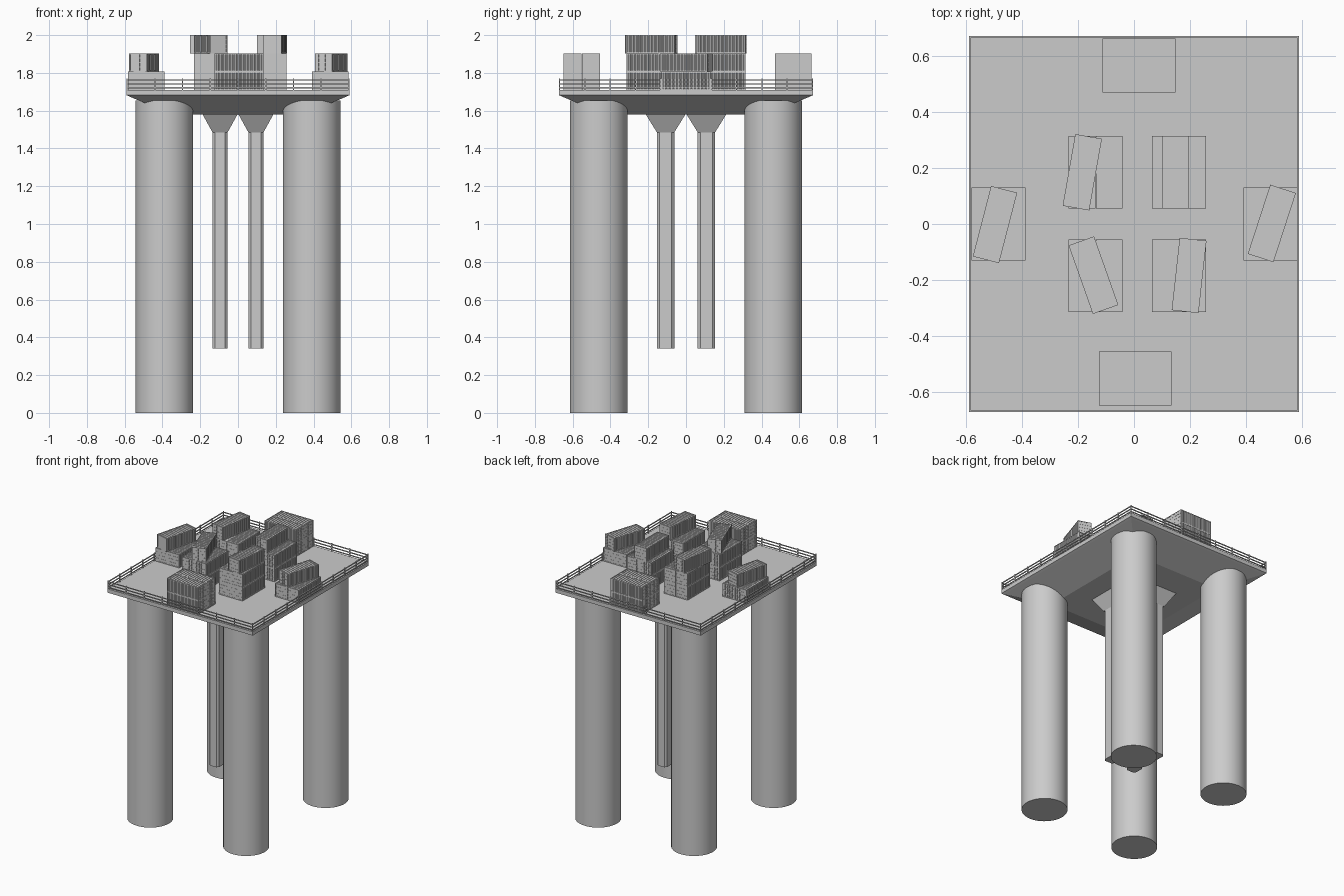
import bpy, bmesh, math
from mathutils import Matrix, Vector

if "Cube" in bpy.data.objects:
    bpy.data.objects.remove(bpy.data.objects["Cube"])


def finish(bm, name, smooth=False):
    bmesh.ops.recalc_face_normals(bm, faces=bm.faces)
    me = bpy.data.meshes.new(name)
    bm.to_mesh(me)
    bm.free()
    return place(me, name, smooth)


def place(me, name, smooth=False):
    ob = bpy.data.objects.new(name, me)
    bpy.context.collection.objects.link(ob)
    if smooth:
        bpy.context.view_layer.objects.active = ob
        ob.select_set(True)
        bpy.ops.object.shade_smooth_by_angle(angle=math.radians(30))
        ob.select_set(False)
    return ob


def box(bm, x0, x1, y0, y1, z0, z1):
    c = Vector(((x0 + x1) / 2, (y0 + y1) / 2, (z0 + z1) / 2))
    m = Matrix.Translation(c) @ Matrix.Diagonal((x1 - x0, y1 - y0, z1 - z0, 1))
    bmesh.ops.create_cube(bm, size=1, matrix=m)


def loft(bm, rings):
    # joins rings of equal point count and caps both ends
    vs = [[bm.verts.new(p) for p in r] for r in rings]
    n = len(vs[0])
    for a, b in zip(vs, vs[1:]):
        for i in range(n):
            bm.faces.new((a[i], a[(i + 1) % n], b[(i + 1) % n], b[i]))
    bm.faces.new(vs[0][::-1])
    bm.faces.new(vs[-1])


def rect(hx, hy, z, cx=0, cy=0):
    return [(cx + sx * hx, cy + sy * hy, z)
            for sx, sy in ((-1, -1), (1, -1), (1, 1), (-1, 1))]


DX, DY, TOP = 0.59, 0.672, 1.71
CORNERS = [(sx, sy) for sx in (-1, 1) for sy in (-1, 1)]

# Deck with tapered underside
bm = bmesh.new()
loft(bm, [rect(0.35, 0.43, 1.58), rect(0.575, 0.657, 1.675),
          rect(DX, DY, 1.682), rect(DX, DY, TOP)])
finish(bm, "deck")

# Legs
for i, (sx, sy) in enumerate(CORNERS):
    bm = bmesh.new()
    bmesh.ops.create_cone(bm, cap_ends=True, segments=48, radius1=0.153,
                          radius2=0.153, depth=1.655,
                          matrix=Matrix.Translation((sx * 0.39, sy * 0.462, 0.8275)))
    finish(bm, f"leg_{i}", True)

# Hanging shafts with funnel collars under the deck
for i, (sx, sy) in enumerate(CORNERS):
    cx, cy = sx * 0.095, sy * 0.108
    bm = bmesh.new()
    loft(bm, [rect(0.04, 0.046, 1.485, cx, cy), rect(0.095, 0.108, 1.585, cx, cy)])
    finish(bm, f"funnel_{i}")
    bm = bmesh.new()
    a, b, c = 0.04, 0.046, 0.014
    plan = [(-a + c, -b), (a - c, -b), (a, -b + c), (a, b - c),
            (a - c, b), (-a + c, b), (-a, b - c), (-a, -b + c)]
    loft(bm, [[(cx + x, cy + y, z) for x, y in plan] for z in (0.34, 1.49)])
    finish(bm, f"shaft_{i}")

# Railing: three rails and posts round the deck edge
bm = bmesh.new()
t = 0.003
rx, ry = DX - t, DY - t
for z in (1.721, 1.741, 1.762):
    for s in (-1, 1):
        box(bm, -DX, DX, s * ry - t, s * ry + t, z - t, z + t)
        box(bm, s * rx - t, s * rx + t, -DY, DY, z - t, z + t)
for s in (-1, 1):
    for k in range(9):
        x = -rx + 2 * rx * k / 8
        box(bm, x - t, x + t, s * ry - t, s * ry + t, TOP, 1.77)
    for k in range(1, 10):
        y = -ry + 2 * ry * k / 10
        box(bm, s * rx - t, s * rx + t, y - t, y + t, TOP, 1.77)
finish(bm, "railing")

# Shipping container, long along y, base at z = 0
W, L, H = 0.0965, 0.26, 0.0967
w, l, d, f = W / 2, L / 2, 0.004, 0.006
bm = bmesh.new()
# ribbed side walls
n = 13
step = (L - 2 * f) / n
side = [(w - d, -l + 0.002)]
for k in range(n):
    y = -l + f + k * step
    side += [(w - d, y + 0.1 * step), (w - 0.001, y + 0.3 * step),
             (w - 0.001, y + 0.7 * step), (w - d, y + 0.9 * step)]
side.append((w - d, l - 0.002))
plan = side + [(-x, y) for x, y in reversed(side)]
loft(bm, [[(x, y, z) for x, y in plan] for z in (0.002, H - d)])
# frame: posts, side rails, end beams
for s in (-1, 1):
    xa, xb = sorted((s * w, s * (w - f)))
    ya, yb = sorted((s * l, s * (l - f)))
    for e in (-1, 1):
        yc, yd = sorted((e * l, e * (l - f)))
        box(bm, xa, xb, yc, yd, 0, H)
    for z in (0, H - f):
        box(bm, xa, xb, -l + f, l - f, z, z + f)
        box(bm, -w + f, w - f, ya, yb, z, z + f)
    # door bars and lock rods
    ya, yb = sorted((s * (l - 0.0005), s * (l - 0.004)))
    for z in (0.024, 0.048, 0.072):
        box(bm, -w + f, w - f, ya, yb, z - 0.002, z + 0.002)
    for x in (-0.028, -0.008, 0.008, 0.028):
        box(bm, x - 0.0012, x + 0.0012, ya, yb, f, H - f)
# roof ribs
for k in range(n):
    y = -l + f + (k + 0.5) * step
    box(bm, -w + f, w - f, y - 0.25 * step, y + 0.25 * step, H - d - 0.001, H - 0.001)
bmesh.ops.recalc_face_normals(bm, faces=bm.faces)
container = bpy.data.meshes.new("container")
bm.to_mesh(container)
bm.free()
count = 0


def add_container(x, y, level, deg=0):
    global count
    ob = place(container, f"container_{count}")
    ob.location = (x, y, TOP + level * H)
    ob.rotation_euler.z = math.radians(deg)
    count += 1


def stack(cx, cy, levels, deg=0, top=None):
    # pairs side by side on each level, one loose container on top
    a = math.radians(deg)
    for lev in range(levels):
        for s in (-1, 1):
            o = s * 0.0485
            add_container(cx + o * math.cos(a), cy + o * math.sin(a), lev, deg)
    if top:
        add_container(top[0], top[1], levels, top[2])


# Container stacks on the deck
stack(-0.137, 0.185, 2, 0, (-0.185, 0.185, -10))
stack(0.161, 0.185, 2, 0, (0.148, 0.185, 0))
stack(-0.137, -0.185, 2, 0, (-0.145, -0.183, 19.5))
stack(0.161, -0.185, 2, 0, (0.197, -0.184, -6.3))
stack(-0.485, 0, 1, 0, (-0.497, -0.002, -14.5))
stack(0.488, 0, 1, 0, (0.493, 0.002, -18))
stack(0.018, 0.567, 2, 90)
stack(0.005, -0.552, 2, 90)
